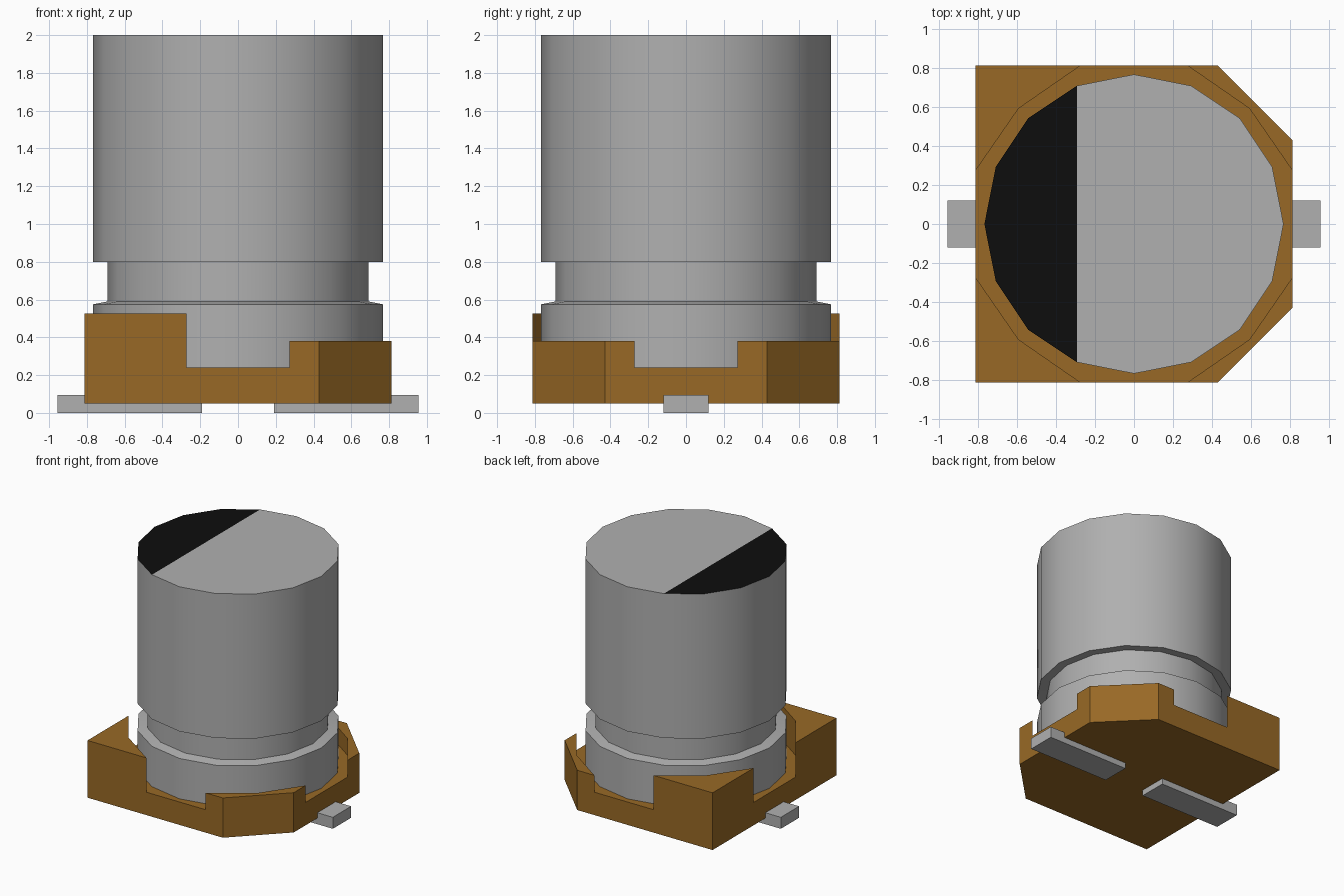
import bpy
import bmesh
import math
from mathutils import Vector

cube = bpy.data.objects.get("Cube")
if cube:
    bpy.data.objects.remove(cube, do_unlink=True)


def make_material(name, rgb):
    mat = bpy.data.materials.new(name)
    mat.use_nodes = True
    mat.diffuse_color = (*rgb, 1)
    mat.node_tree.nodes["Principled BSDF"].inputs["Base Color"].default_value = (*rgb, 1)
    return mat


metal = make_material("grey metal", (0.434, 0.434, 0.434))
black = make_material("black marking", (0.004, 0.004, 0.004))
brown = make_material("brown plastic", (0.314, 0.141, 0.019))


def finish(bm, name, *mats):
    bmesh.ops.recalc_face_normals(bm, faces=bm.faces[:])
    mesh = bpy.data.meshes.new(name)
    bm.to_mesh(mesh)
    bm.free()
    for m in mats:
        mesh.materials.append(m)
    obj = bpy.data.objects.new(name, mesh)
    bpy.context.collection.objects.link(obj)
    return obj


# Can: 16-sided turned profile with a crimp groove
SIDES = 16
R, R_GROOVE = 0.767, 0.69
profile = [(R, 0.2), (R, 0.575), (R_GROOVE, 0.59), (R_GROOVE, 0.805), (R, 0.8), (R, 2.0)]
bm = bmesh.new()
rings = []
for r, z in profile:
    angles = [2 * math.pi * i / SIDES for i in range(SIDES)]
    rings.append([bm.verts.new((r * math.cos(a), r * math.sin(a), z)) for a in angles])
for low, high in zip(rings, rings[1:]):
    for i in range(SIDES):
        j = (i + 1) % SIDES
        bm.faces.new((low[i], low[j], high[j], high[i]))
bm.faces.new(rings[0][::-1])

# Can top: split across two rim corners into plain and marked areas
top = rings[-1]
bm.faces.new(top[11:] + top[:6])
bm.faces.new(top[5:12]).material_index = 1
can = finish(bm, "can", metal, black)
bpy.ops.object.select_all(action='DESELECT')
can.select_set(True)
bpy.context.view_layer.objects.active = can
bpy.ops.object.shade_smooth_by_angle(angle=math.radians(30))

# Base: slab with four raised corners, the two right-hand ones chamfered
H, CHAMFER, GAP, INNER = 0.813, 0.43, 0.273, 0.592
BASE_Z, FLOOR_Z = 0.05, 0.24
bm = bmesh.new()


def vert(x, y):
    return bm.verts.new((x, y, BASE_Z))


inner_loop = []
for sx, sy in ((1, 1), (-1, 1), (-1, -1), (1, -1)):
    near_x = vert(sx * H, sy * GAP)
    mid = vert(sx * INNER, sy * INNER)
    near_y = vert(sx * GAP, sy * H)
    if sx > 0:
        outer = [vert(CHAMFER, sy * H), vert(H, sy * CHAMFER)]
    else:
        outer = [vert(-H, sy * H)]
    bm.faces.new([near_x, mid, near_y] + outer)
    # Keep the floor outline running anticlockwise
    inner_loop += [near_x, mid, near_y] if sx * sy > 0 else [near_y, mid, near_x]
bm.faces.new(inner_loop)
bmesh.ops.recalc_face_normals(bm, faces=bm.faces[:])


def raise_faces(faces, height):
    new = bmesh.ops.extrude_face_region(bm, geom=faces)["geom"]
    verts = [g for g in new if isinstance(g, bmesh.types.BMVert)]
    bmesh.ops.translate(bm, verts=verts, vec=Vector((0, 0, height)))
    return [g for g in new if isinstance(g, bmesh.types.BMFace)]


floor = raise_faces(bm.faces[:], FLOOR_Z - BASE_Z)
for face in [f for f in floor if len(f.verts) < 12]:
    left_pair = face.calc_center_median().x < 0
    raise_faces([face], (0.525 if left_pair else 0.38) - FLOOR_Z)
finish(bm, "base", brown)

# Terminals: flat tabs projecting from both sides
for side, name in ((1, "left_terminal"), (-1, "right_terminal")):
    bm = bmesh.new()
    bmesh.ops.create_cube(bm, size=1)
    bmesh.ops.scale(bm, vec=(0.765, 0.24, 0.095), verts=bm.verts[:])
    bmesh.ops.translate(bm, vec=(side * 0.5725, 0, 0.0475), verts=bm.verts[:])
    finish(bm, name, metal)
